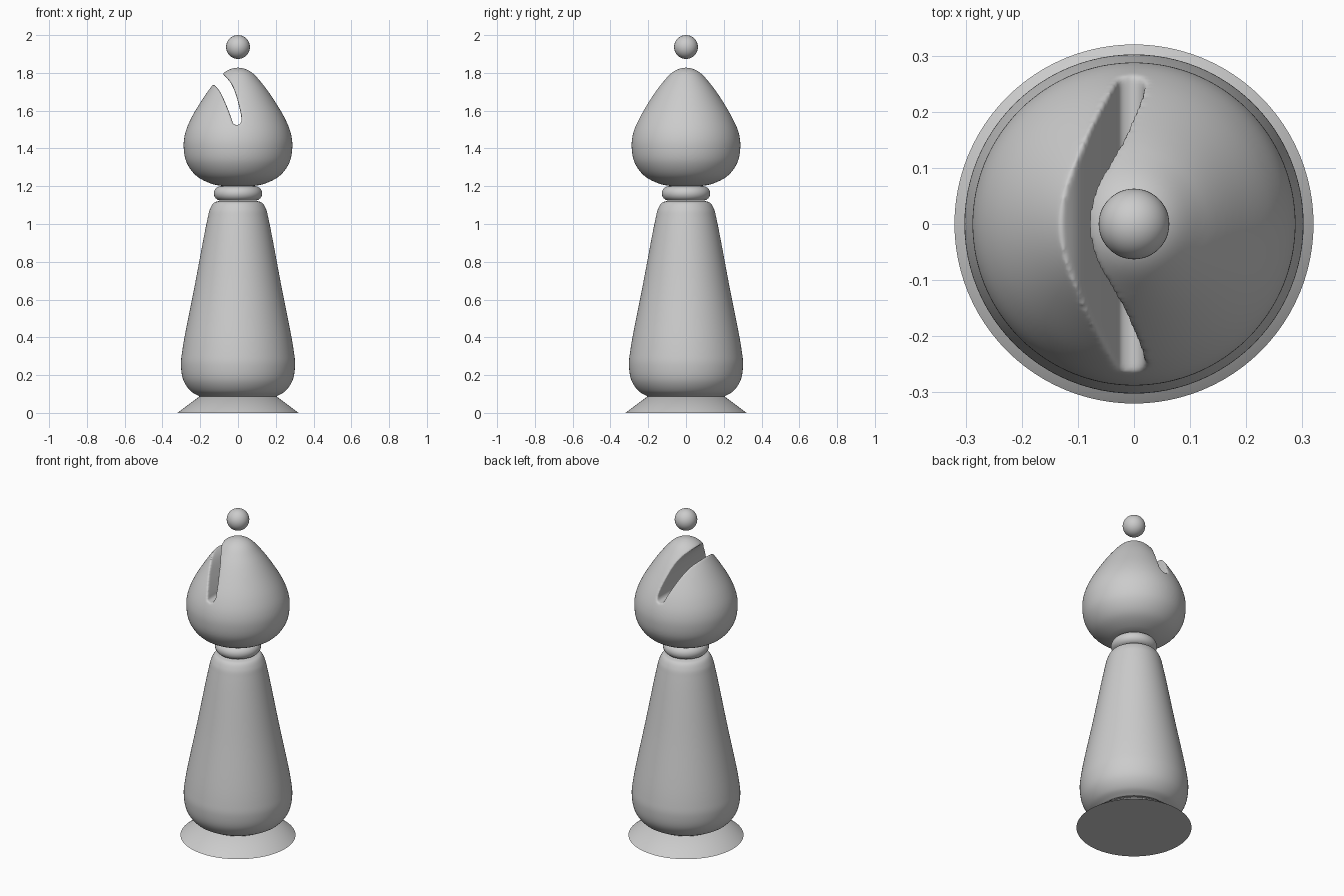
import bpy, bmesh, math
from mathutils import Vector

if "Cube" in bpy.data.objects:
    bpy.data.objects.remove(bpy.data.objects["Cube"])


def spline(pts, n=8):
    """Smooth curve through 2D points; ends on the axis are mirrored."""
    p = [Vector(q) for q in pts]
    def ghost(end, nxt):
        return Vector((-nxt.x, nxt.y)) if end.x == 0 else 2 * end - nxt
    p = [ghost(p[0], p[1])] + p + [ghost(p[-1], p[-2])]
    out = []
    for a, b, c, d in zip(p, p[1:], p[2:], p[3:]):
        # centripetal knots avoid overshoot on uneven spacing
        t1 = (b - a).length ** .5
        t2 = (c - b).length ** .5
        t3 = (d - c).length ** .5
        m1 = ((b - a) / t1 - (c - a) / (t1 + t2) + (c - b) / t2) * t2
        m2 = ((c - b) / t2 - (d - b) / (t2 + t3) + (d - c) / t3) * t2
        for i in range(n):
            t = i / n
            out.append((2*t**3 - 3*t*t + 1) * b + (t**3 - 2*t*t + t) * m1
                       + (3*t*t - 2*t**3) * c + (t**3 - t*t) * m2)
    return [(v.x, v.y) for v in out] + [tuple(pts[-1])]


def finish(name, bm):
    bmesh.ops.recalc_face_normals(bm, faces=bm.faces)
    me = bpy.data.meshes.new(name)
    bm.to_mesh(me)
    bm.free()
    ob = bpy.data.objects.new(name, me)
    bpy.context.collection.objects.link(ob)
    return ob


def smooth(ob):
    bpy.ops.object.select_all(action='DESELECT')
    bpy.context.view_layer.objects.active = ob
    ob.select_set(True)
    bpy.ops.object.shade_smooth_by_angle(angle=math.radians(40))


def lathe(name, profile, seg=96):
    bm = bmesh.new()
    vs = [bm.verts.new((r, 0, z)) for r, z in profile]
    es = [bm.edges.new(e) for e in zip(vs, vs[1:])]
    bmesh.ops.spin(bm, geom=vs + es, axis=(0, 0, 1), cent=(0, 0, 0),
                   angle=2 * math.pi, steps=seg)
    bmesh.ops.remove_doubles(bm, verts=bm.verts, dist=1e-5)
    ob = finish(name, bm)
    smooth(ob)
    return ob


# Flared foot
lathe("base", [(0, 0), (.32, 0), (.20, .09), (0, .09)])

# Tapered body with rounded ends
lathe("body", [(0, .088)] + spline([
    (.205, .088), (.25, .115), (.288, .17), (.302, .25), (.295, .33),
    (.228, .68), (.161, 1.03), (.148, 1.08), (.128, 1.112), (.10, 1.122)]) + [(0, 1.122)])

# Collar ring
lathe("collar", [(0, 1.124), (.09, 1.124)] + [
    (.09 + .038 * math.cos(a), 1.162 + .038 * math.sin(a))
    for a in [math.pi * (i / 16 - .5) for i in range(1, 16)]] + [(.09, 1.2), (0, 1.2)])

# Teardrop head
head = lathe("head", spline([
    (0, 1.197), (.07, 1.2), (.14, 1.213), (.222, 1.256), (.273, 1.327), (.288, 1.41),
    (.281, 1.475), (.254, 1.548), (.196, 1.648), (.127, 1.745), (.065, 1.808), (0, 1.828)]))

# Curved slot cutter, running through the head front to back
outline = spline([(-.20, 1.89), (-.078, 1.792), (-.032, 1.735), (.003, 1.635), (.018, 1.545),
                  (.010, 1.529), (-.008, 1.524), (-.026, 1.531), (-.031, 1.548),
                  (-.063, 1.632), (-.098, 1.705), (-.125, 1.735), (-.24, 1.82)])
bm = bmesh.new()
f = bm.faces.new([bm.verts.new((x, -.5, z)) for x, z in outline])
ext = bmesh.ops.extrude_face_region(bm, geom=[f])
bmesh.ops.translate(bm, vec=(0, 1, 0),
                    verts=[v for v in ext['geom'] if isinstance(v, bmesh.types.BMVert)])
cutter = finish("slot_cutter", bm)
cutter.hide_render = True
cutter.hide_set(True)

# Cut the slot, then soften its rim
m = head.modifiers.new("slot", 'BOOLEAN')
m.object = cutter
m.solver = 'EXACT'
m = head.modifiers.new("even_mesh", 'REMESH')
m.mode = 'VOXEL'
m.voxel_size = .006
m.use_smooth_shade = True
m = head.modifiers.new("soft_rim", 'SMOOTH')
m.factor = .5
m.iterations = 8

# Floating finial ball
bm = bmesh.new()
bmesh.ops.create_uvsphere(bm, u_segments=48, v_segments=24, radius=.063)
bmesh.ops.translate(bm, vec=(0, 0, 1.937), verts=bm.verts)
smooth(finish("finial_ball", bm))
